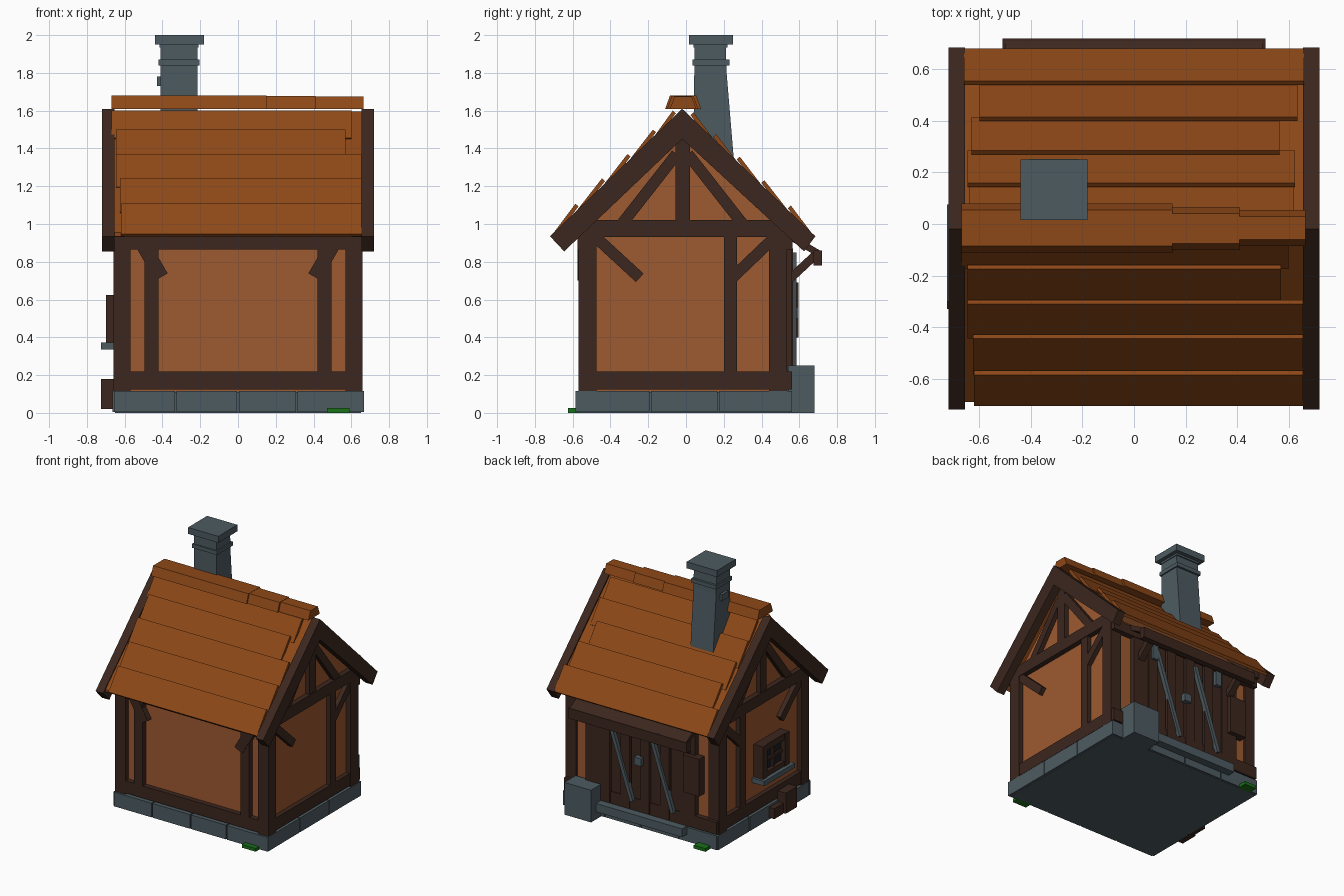
import bpy, bmesh
from mathutils import Vector


def mat(name, r, g, b):
    m = bpy.data.materials.new(name)
    m.diffuse_color = (r, g, b, 1)
    return m


TIMBER = mat("timber", 0.045, 0.02, 0.013)
PLASTER = mat("plaster", 0.34, 0.10, 0.03)
ROOF = mat("roof_wood", 0.27, 0.065, 0.009)
STONE = mat("stone", 0.075, 0.105, 0.12)
DARK = mat("dark_glass", 0.01, 0.012, 0.015)
GRASS = mat("grass", 0.01, 0.16, 0.01)


def prism(name, pts, a, b, m, axis="x"):
    """Extrude a profile along x (points are y,z) or along y (points are x,z)."""
    bm = bmesh.new()
    place = (lambda p, t: (t, p[0], p[1])) if axis == "x" else (lambda p, t: (p[0], t, p[1]))
    face = bm.faces.new([bm.verts.new(place(p, a)) for p in pts])
    ext = bmesh.ops.extrude_face_region(bm, geom=[face])
    verts = [v for v in ext["geom"] if isinstance(v, bmesh.types.BMVert)]
    bmesh.ops.translate(bm, verts=verts, vec=(b - a, 0, 0) if axis == "x" else (0, b - a, 0))
    bmesh.ops.recalc_face_normals(bm, faces=bm.faces)
    me = bpy.data.meshes.new(name)
    bm.to_mesh(me)
    bm.free()
    me.materials.append(m)
    ob = bpy.data.objects.new(name, me)
    bpy.context.collection.objects.link(ob)
    return ob


def box(name, x0, x1, y0, y1, z0, z1, m):
    return prism(name, [(y0, z0), (y1, z0), (y1, z1), (y0, z1)], x0, x1, m)


def beam(name, p, q, w, a, b, m, axis="x"):
    """Straight bar of width w between two points in the profile plane."""
    p, q = Vector(p), Vector(q)
    d = (q - p).normalized()
    n = Vector((-d.y, d.x)) * w / 2
    return prism(name, [p + n, q + n, q - n, p - n], a, b, m, axis)


# Stone plinth: core and visible blocks
box("plinth_core", -0.65, 0.65, -0.57, 0.55, 0, 0.11, STONE)
xs = [-0.66, -0.33, 0.0, 0.31, 0.67]
ys = [-0.58, -0.56, -0.19, 0.17, 0.56]
g = 0.004
for i in range(4):
    box("plinth_front_block", xs[i] + g, xs[i + 1] - g, -0.585, -0.5, 0.005, 0.115, STONE)
    box("plinth_back_block", xs[i] + g, xs[i + 1] - g, 0.48, 0.56, 0.005, 0.115, STONE)
    for s in (-1, 1):
        box("plinth_side_block", s * 0.58, s * 0.665, ys[i] + g, ys[i + 1] - g, 0.005, 0.115, STONE)
box("corner_stone", 0.34, 0.57, 0.54, 0.68, 0, 0.25, STONE)
box("door_step", -0.40, 0.34, 0.52, 0.62, 0.06, 0.125, STONE)
box("grass_front", 0.47, 0.59, -0.625, -0.57, 0, 0.025, GRASS)
box("grass_back", -0.60, -0.50, 0.55, 0.62, 0, 0.025, GRASS)

# Plastered walls with gables
prism("walls", [(-0.53, 0.1), (0.52, 0.1), (0.52, 0.98), (-0.02, 1.49), (-0.53, 0.98)],
      -0.62, 0.62, PLASTER)

# Corner posts
for s in (-1, 1):
    for y in (-0.57, 0.44):
        box("corner_post", s * 0.57, s * 0.66, y, y + 0.095, 0.115, 0.95, TIMBER)

# Front and back timbers
for side, (a, b) in {"front": (-0.57, -0.5), "back": (0.5, 0.56)}.items():
    box(side + "_sill_beam", -0.655, 0.655, a, b, 0.125, 0.22, TIMBER)
    box(side + "_top_beam", -0.655, 0.655, a - 0.005, b + 0.005, 0.865, 0.94, TIMBER)
    for s in (-1, 1):
        lo, hi = (0.42, 0.495) if side == "front" else (0.34, 0.47)
        box(side + "_post", s * lo, s * hi, a, b, 0.2, 0.88, TIMBER)
for s in (-1, 1):
    beam("front_brace", (s * 0.51, 0.90), (s * 0.405, 0.72), 0.075, -0.575, -0.5, TIMBER, "y")

# Side timbers, gable framing and barge boards, on both ends
for s in (-1, 1):
    a, b = s * 0.60, s * 0.655
    box("side_sill_beam", a, b, -0.56, 0.53, 0.125, 0.22, TIMBER)
    box("tie_beam", a, s * 0.66, -0.62, 0.59, 0.93, 1.02, TIMBER)
    box("side_post", a, b, 0.2, 0.27, 0.2, 0.95, TIMBER)
    beam("side_brace_front", (-0.50, 0.95), (-0.245, 0.715), 0.06, a, b, TIMBER)
    beam("side_brace_back", (0.25, 0.72), (0.48, 0.94), 0.06, a, b, TIMBER)
    box("king_post", a, b, -0.055, 0.02, 1.0, 1.46, TIMBER)
    beam("gable_strut", (-0.34, 1.0), (-0.05, 1.37), 0.06, a, b, TIMBER)
    beam("gable_strut", (0.30, 1.0), (0.01, 1.37), 0.06, a, b, TIMBER)
    prism("barge_board", [(-0.02, 1.61), (-0.72, 0.935), (-0.645, 0.855), (-0.02, 1.45),
                          (0.625, 0.855), (0.685, 0.935)], s * 0.655, s * 0.72, TIMBER)


# Roof: base sheet and overlapping boards whose upper edges stick out
def line(y):
    return 1.615 - 0.957 * abs(y + 0.02)


prism("roof_base", [(-0.69, line(-0.69) - 0.02), (-0.02, 1.595), (0.66, line(0.66) - 0.02),
                    (0.66, line(0.66) - 0.04), (-0.02, 1.565), (-0.69, line(-0.69) - 0.04)],
      -0.66, 0.66, ROOF)
rows = {
    "front": ([-0.705, -0.585, -0.445, -0.31, -0.175, -0.07],
              [(-0.62, 0.655), (-0.625, 0.655), (-0.645, 0.655), (-0.645, 0.57), (-0.67, 0.60)]),
    "back": ([0.68, 0.555, 0.415, 0.285, 0.16, 0.04],
             [(-0.66, 0.66), (-0.60, 0.635), (-0.63, 0.565), (-0.645, 0.625), (-0.64, 0.62)]),
}
for side, (edge, spans) in rows.items():
    s = -1 if side == "front" else 1
    for i, (x0, x1) in enumerate(spans):
        p = (edge[i], line(edge[i]) - 0.012)
        q = (edge[i + 1], line(edge[i + 1]) + 0.033)
        prism(side + "_roof_board", [p, q, (q[0] - s * 0.016, q[1] - 0.014),
                                     (p[0] - s * 0.016, p[1] - 0.014)], x0, x1, ROOF)

# Ridge cap in three stepped lengths
for x0, x1, f, k, z in ((-0.67, 0.15, -0.11, 0.08, 1.68), (0.15, 0.41, -0.10, 0.065, 1.678),
                        (0.41, 0.665, -0.085, 0.055, 1.676)):
    prism("ridge_cap", [(f, 1.61), (f + 0.025, z), (k - 0.025, z), (k, 1.61)], x0, x1, ROOF)

# Chimney
prism("chimney_stack", [(0.04, 1.3), (0.255, 1.3), (0.25, 1.38), (0.215, 1.8), (0.21, 1.96),
                        (0.045, 1.96)], -0.41, -0.215, STONE)
box("chimney_band", -0.42, -0.205, 0.035, 0.23, 1.84, 1.87, STONE)
box("chimney_collar", -0.415, -0.21, 0.04, 0.22, 1.935, 1.955, STONE)
box("chimney_cap", -0.44, -0.18, 0.015, 0.25, 1.95, 2.0, STONE)
box("chimney_brick", -0.43, -0.39, 0.09, 0.17, 1.73, 1.78, STONE)

# Double plank door on the back wall
for i in range(8):
    x = -0.34 + i * 0.085
    box("door_plank", x + 0.004, x + 0.081, 0.5, 0.555 + 0.012 * (i % 2), 0.13, 0.87, TIMBER)
for x in (0.27, -0.08):
    beam("door_bar", (x, 0.82), (x - 0.21, 0.20), 0.028, 0.55, 0.585, STONE, "y")
box("door_lock", -0.03, 0.03, 0.55, 0.595, 0.50, 0.56, STONE)
for x in (0.29, -0.29):
    box("door_hinge", x - 0.025, x + 0.025, 0.55, 0.585, 0.74, 0.85, STONE)
box("wall_box", -0.53, -0.39, 0.53, 0.595, 0.40, 0.69, TIMBER)

# Awning above the door
beam("awning_board", (0.54, 0.94), (0.70, 0.845), 0.035, -0.5, 0.5, TIMBER)
box("awning_beam", -0.51, 0.51, 0.675, 0.72, 0.78, 0.86, TIMBER)
for x in (-0.43, 0.38):
    beam("awning_bracket", (0.55, 0.71), (0.69, 0.84), 0.045, x, x + 0.05, TIMBER)

# Window on the left wall
box("window_pane", -0.665, -0.6, -0.25, 0.03, 0.39, 0.60, DARK)
for y in (-0.27, 0.0):
    box("window_jamb", -0.70, -0.6, y, y + 0.055, 0.36, 0.625, TIMBER)
for z in (0.36, 0.575):
    box("window_rail", -0.695, -0.6, -0.26, 0.045, z, z + 0.05, TIMBER)
box("window_mullion", -0.68, -0.62, -0.12, -0.095, 0.39, 0.60, TIMBER)
box("window_crossbar", -0.68, -0.62, -0.25, 0.03, 0.48, 0.50, TIMBER)
box("window_sill", -0.725, -0.62, -0.30, 0.075, 0.335, 0.372, STONE)

# Crates against the left wall
box("crate_large", -0.725, -0.62, -0.33, -0.19, 0.02, 0.18, TIMBER)
box("crate_small", -0.71, -0.62, -0.185, -0.07, 0.02, 0.10, TIMBER)
